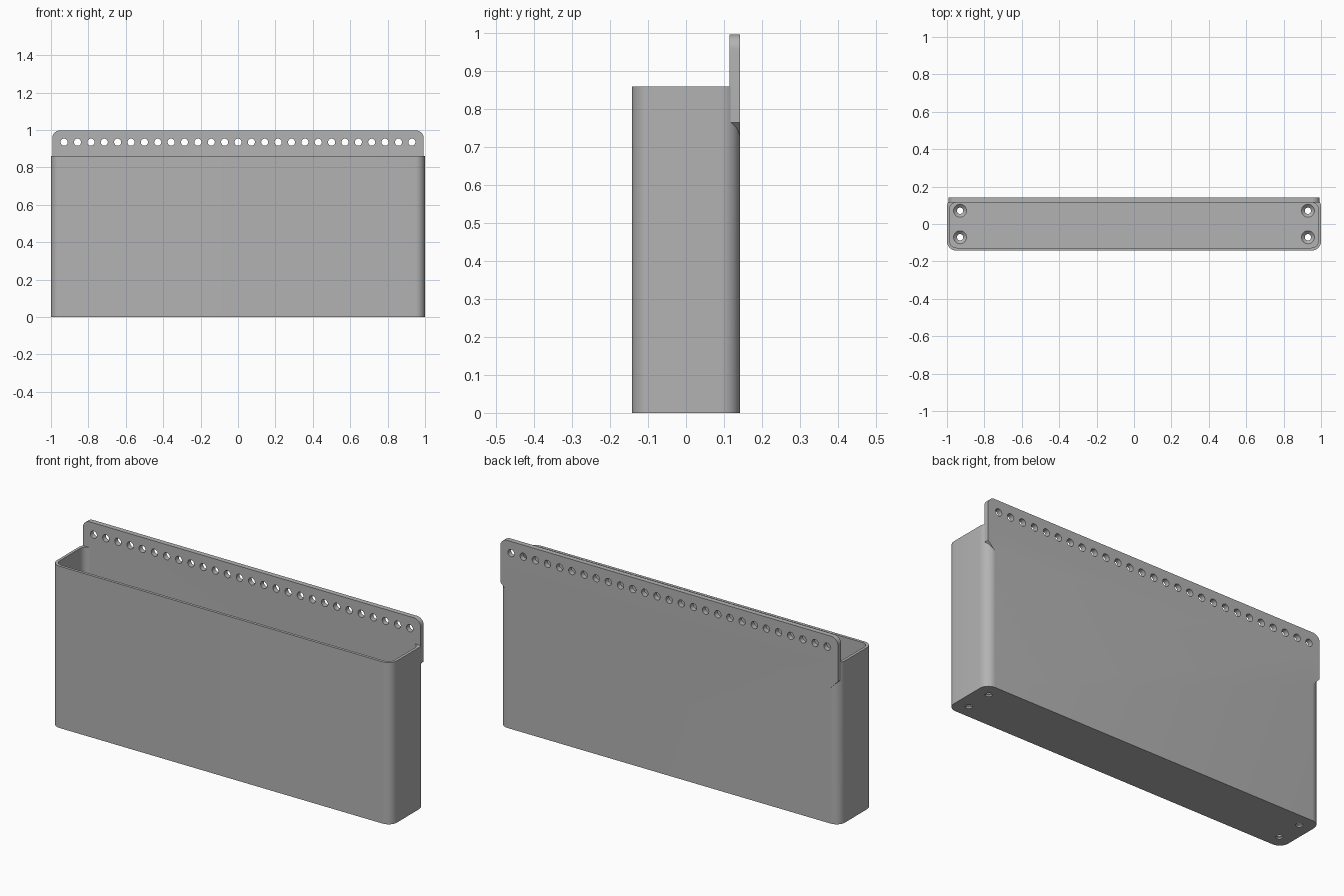
import bpy, bmesh, math
from mathutils import Matrix

if "Cube" in bpy.data.objects:
    bpy.data.objects.remove(bpy.data.objects["Cube"], do_unlink=True)

grey = bpy.data.materials.new("plain grey")
grey.use_nodes = True
colour = (0.45, 0.45, 0.45, 1)
grey.diffuse_color = colour
grey.node_tree.nodes["Principled BSDF"].inputs["Base Color"].default_value = colour


def make_object(name, bm):
    bmesh.ops.recalc_face_normals(bm, faces=bm.faces)
    mesh = bpy.data.meshes.new(name)
    bm.to_mesh(mesh)
    bm.free()
    mesh.materials.append(grey)
    obj = bpy.data.objects.new(name, mesh)
    bpy.context.collection.objects.link(obj)
    return obj


def arc(cx, cy, radius, start, steps=10):
    """Quarter turn of points, counter-clockwise from start degrees."""
    angles = [math.radians(start + 90 * i / steps) for i in range(steps + 1)]
    return [(cx + radius * math.cos(a), cy + radius * math.sin(a)) for a in angles]


def rounded_rect(x, y0, y1, r):
    return (arc(x - r, y1 - r, r, 0) + arc(r - x, y1 - r, r, 90)
            + arc(r - x, y0 + r, r, 180) + arc(x - r, y0 + r, r, 270))


def extrude(name, points, vector):
    bm = bmesh.new()
    face = bm.faces.new([bm.verts.new(p) for p in points])
    new = bmesh.ops.extrude_face_region(bm, geom=[face])["geom"]
    verts = [v for v in new if isinstance(v, bmesh.types.BMVert)]
    bmesh.ops.translate(bm, verts=verts, vec=vector)
    return make_object(name, bm)


def add_cone(bm, place, r1, r2, depth, turn=0):
    matrix = Matrix.Translation(place) @ Matrix.Rotation(turn, 4, "X")
    bmesh.ops.create_cone(bm, cap_ends=True, segments=24, radius1=r1,
                          radius2=r2, depth=depth, matrix=matrix)


def combine(target, tool, operation):
    mod = target.modifiers.new(operation, "BOOLEAN")
    mod.operation = operation
    mod.solver = "EXACT"
    mod.object = tool
    bpy.context.view_layer.objects.active = target
    bpy.ops.object.modifier_apply(modifier=mod.name)
    bpy.data.objects.remove(tool, do_unlink=True)


# Open box with rounded upright corners
half_depth, back_inner, floor = 0.142, 0.115, 0.025
outer = rounded_rect(1, -half_depth, half_depth, 0.05)
box = extrude("storage_box", [(x, y, 0) for x, y in outer], (0, 0, 0.86))

# Back plate: rounded top corners, bevelled lower ends that meet the box corners
outline = (arc(0.953, 0.957, 0.04, 0) + arc(-0.953, 0.957, 0.04, 90)
           + [(-0.993, 0.765), (-0.95, 0.722), (0.95, 0.722), (0.993, 0.765)])
plate = extrude("back_plate", [(x, back_inner, z) for x, z in outline],
                (0, half_depth - back_inner, 0))
combine(box, plate, "UNION")

# Hollow inside
inner = rounded_rect(0.985, -0.127, back_inner, 0.035)
cavity = extrude("cavity", [(x, y, floor) for x, y in inner], (0, 0, 1.1))
combine(box, cavity, "DIFFERENCE")

# Row of holes through the back plate
bm = bmesh.new()
for i in range(-13, 14):
    add_cone(bm, (i * 0.0715, 0.13, 0.935), 0.019, 0.019, 0.1, math.pi / 2)
combine(box, make_object("plate_holes", bm), "DIFFERENCE")

# Countersunk screw holes in the floor
for name, r1, r2, z, depth in (("screw_holes", 0.017, 0.017, 0, 0.2),
                               ("countersinks", 0.015, 0.037, 0.0165, 0.021)):
    bm = bmesh.new()
    for x in (-0.93, 0.93):
        for y in (-0.071, 0.071):
            add_cone(bm, (x, y, z), r1, r2, depth)
    combine(box, make_object(name, bm), "DIFFERENCE")

# Smooth curves with sharp edges kept
bpy.ops.object.select_all(action="DESELECT")
box.select_set(True)
bpy.context.view_layer.objects.active = box
bpy.ops.object.shade_smooth_by_angle(angle=math.radians(30))
